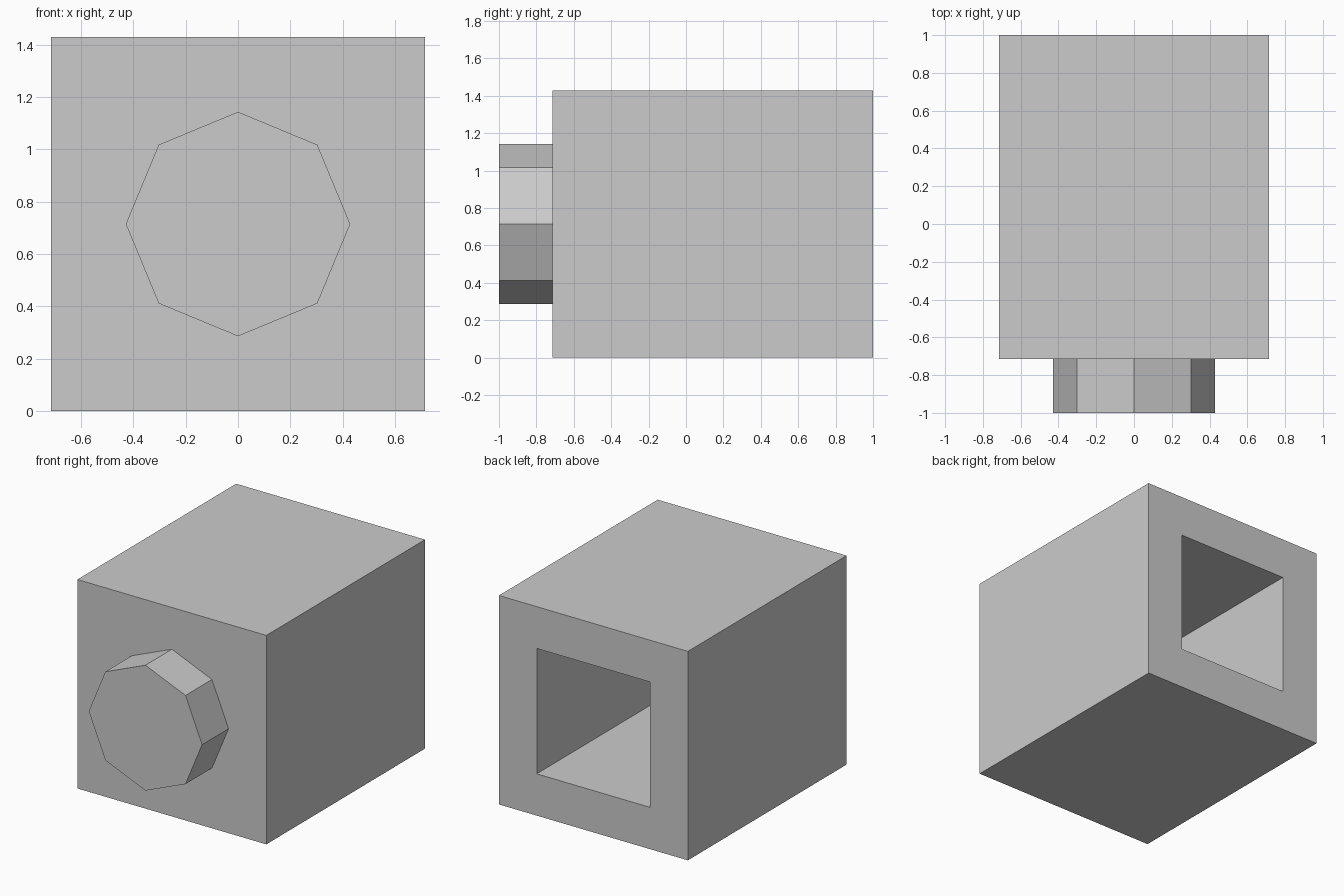
import bpy
import bmesh
from math import pi
from mathutils import Matrix, Vector

default_cube = bpy.data.objects.get("Cube")
if default_cube:
    bpy.data.objects.remove(default_cube, do_unlink=True)

UNIT = 2 / 7            # wall thickness; every size is a multiple of it
CENTRE_Z = 2.5 * UNIT

grey = bpy.data.materials.new("plain grey")
grey.use_nodes = True
grey.diffuse_color = (0.6, 0.6, 0.6, 1)
grey.node_tree.nodes["Principled BSDF"].inputs["Base Color"].default_value = grey.diffuse_color


def add_object(name, bm):
    bmesh.ops.recalc_face_normals(bm, faces=bm.faces)
    mesh = bpy.data.meshes.new(name)
    bm.to_mesh(mesh)
    bm.free()
    mesh.materials.append(grey)
    obj = bpy.data.objects.new(name, mesh)
    bpy.context.collection.objects.link(obj)
    return obj


# Housing: a square block, hollowed from the back with even walls
bm = bmesh.new()
size = Matrix.Diagonal((5 * UNIT, 6 * UNIT, 5 * UNIT, 1))
place = Matrix.Translation((0, UNIT / 2, CENTRE_Z))
bmesh.ops.create_cube(bm, size=1, matrix=place @ size)
bm.normal_update()
back = max(bm.faces, key=lambda f: f.calc_center_median().y)
bmesh.ops.inset_individual(bm, faces=[back], thickness=UNIT, use_even_offset=True)
pocket = bmesh.ops.extrude_discrete_faces(bm, faces=[back])["faces"][0]
bmesh.ops.translate(bm, verts=pocket.verts, vec=Vector((0, -5 * UNIT, 0)))
bmesh.ops.remove_doubles(bm, verts=bm.verts, dist=0.0001)
add_object("hollow_housing", bm)

# Front knob: an eight-sided boss with a corner at the top
bm = bmesh.new()
place = Matrix.Translation((0, -3 * UNIT, CENTRE_Z)) @ Matrix.Rotation(pi / 2, 4, "X")
bmesh.ops.create_cone(bm, cap_ends=True, segments=8, radius1=1.5 * UNIT,
                      radius2=1.5 * UNIT, depth=UNIT, matrix=place)
add_object("front_knob", bm)
